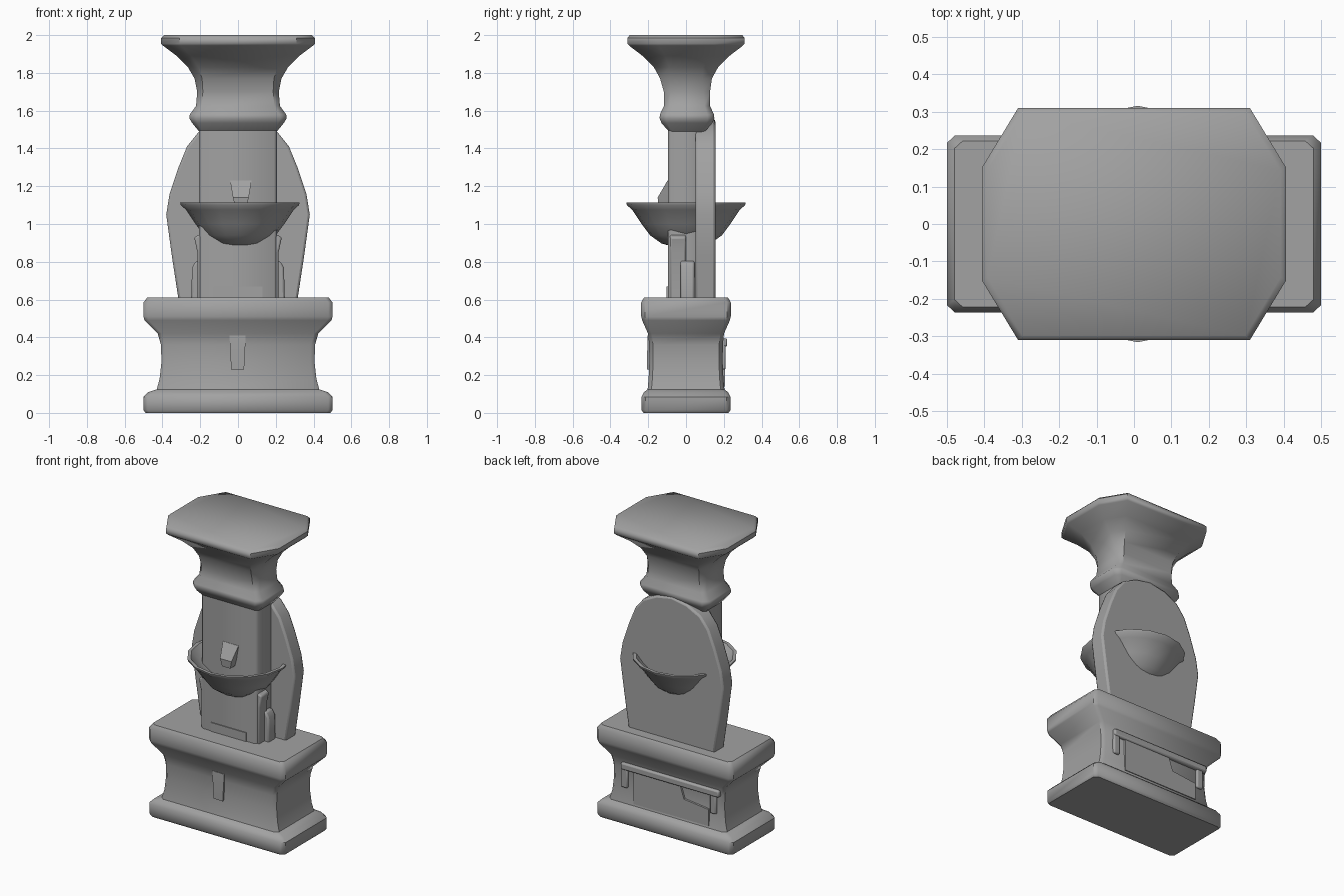
import bpy, bmesh, math

if "Cube" in bpy.data.objects:
    bpy.data.objects.remove(bpy.data.objects["Cube"])

stone = bpy.data.materials.new("grey_stone")
stone.diffuse_color = (0.36, 0.36, 0.36, 1)
stone.use_nodes = True
stone.node_tree.nodes["Principled BSDF"].inputs["Base Color"].default_value = stone.diffuse_color


def finish(name, bm, angle=40, bevel=0):
    bmesh.ops.recalc_face_normals(bm, faces=bm.faces)
    me = bpy.data.meshes.new(name)
    bm.to_mesh(me)
    bm.free()
    me.materials.append(stone)
    ob = bpy.data.objects.new(name, me)
    bpy.context.collection.objects.link(ob)
    if bevel:
        m = ob.modifiers.new("soft_edge", 'BEVEL')
        m.width, m.segments, m.limit_method = bevel, 2, 'ANGLE'
        m.angle_limit = math.radians(35)
    bpy.ops.object.select_all(action='DESELECT')
    ob.select_set(True)
    bpy.context.view_layer.objects.active = ob
    bpy.ops.object.shade_smooth_by_angle(angle=math.radians(angle))
    return ob


def loft(name, rings, angle=40, bevel=0):
    """Skin a list of equal-length rings of points and cap both ends."""
    bm = bmesh.new()
    vs = [[bm.verts.new(p) for p in r] for r in rings]
    n = len(vs[0])
    for a, b in zip(vs, vs[1:]):
        for i in range(n):
            j = (i + 1) % n
            bm.faces.new((a[i], a[j], b[j], b[i]))
    bm.faces.new(vs[0][::-1])
    bm.faces.new(vs[-1])
    return finish(name, bm, angle, bevel)


def octagon(z, hx, hy, cx, cy, y0=0):
    """Rectangle with corners cut by cx along x and cy along y."""
    pts = [(hx, -hy + cy), (hx, hy - cy), (hx - cx, hy), (-hx + cx, hy),
           (-hx, hy - cy), (-hx, -hy + cy), (-hx + cx, -hy), (hx - cx, -hy)]
    return [(x, y + y0, z) for x, y in pts]


def prism_xz(name, outline, y0, y1, angle=30, bevel=0):
    return loft(name, [[(x, y, z) for x, z in outline] for y in (y0, y1)], angle, bevel)


def box(name, x0, x1, y0, y1, z0, z1, bevel=0):
    return prism_xz(name, [(x0, z0), (x1, z0), (x1, z1), (x0, z1)], y0, y1, 30, bevel)


# moulded pedestal
base = [(0, .49, .225), (.015, .5, .235), (.085, .5, .235), (.11, .475, .222),
        (.125, .43, .203), (.18, .415, .198), (.27, .405, .194), (.36, .408, .195),
        (.42, .425, .201), (.49, .495, .232), (.51, .5, .237), (.585, .5, .237),
        (.612, .48, .222)]
loft("pedestal", [octagon(z, x, y, .022, .02) for z, x, y in base], 45)

# shaft
loft("column", [octagon(z, .206, .096, .015, .015) for z in (.6, 1.56)], 50)

# flared capital: (z, half x, half y, corner x, corner y)
cap = [(1.49, .206, .096, .015, .015), (1.535, .243, .135, .03, .03),
       (1.56, .258, .145, .035, .035), (1.58, .255, .143, .035, .035),
       (1.625, .222, .122, .03, .03), (1.70, .216, .122, .03, .035),
       (1.77, .23, .137, .04, .05), (1.83, .265, .17, .055, .08),
       (1.89, .325, .23, .075, .12), (1.945, .398, .302, .095, .155),
       (1.955, .407, .31, .097, .16), (1.985, .407, .31, .097, .16),
       (2.0, .392, .298, .094, .155)]
loft("capital", [octagon(z, a, b, c, d, .005 if z < 1.75 else 0)
                 for z, a, b, c, d in cap], 45)

# arched slab behind the column
half = [(.315, .6), (.35, .83), (.38, 1.05), (.362, 1.16), (.315, 1.3),
        (.27, 1.41), (.21, 1.485), (.11, 1.535)]
prism_xz("back_slab", half + [(0, 1.555)] + [(-x, z) for x, z in reversed(half)],
         .05, .155, 30, .012)

# hollow basin, passing through the slab
bowl = [(.05, .875), (.13, .897), (.19, .94), (.235, 1.0), (.285, 1.075),
        (.313, 1.1), (.316, 1.113), (.295, 1.113), (.25, 1.06), (.17, 1.0), (.06, .985)]
loft("basin", [[(.01 + r * math.cos(i * math.pi / 8), r * math.sin(i * math.pi / 8), z)
                for i in range(16)] for r, z in bowl], 50)

# tapered spout above the basin
loft("spout", [[(.015 + s * .03, -.145, 1.09) if f else (.015 + s * .03, -.08, 1.09)
                for s, f in ((-1, 1), (1, 1), (1, 0), (-1, 0))],
               [(.015 + s * .042, -.15 if f else -.08, 1.14)
                for s, f in ((-1, 1), (1, 1), (1, 0), (-1, 0))],
               [(.015 + s * .057, -.098 if f else -.08, 1.23)
                for s, f in ((-1, 1), (1, 1), (1, 0), (-1, 0))]], 25)

# lower tap on the pedestal
loft("lower_tap", [[(-.002 + s * w, y, z) for s, y in ((-1, yf), (1, yf), (1, -.17), (-1, -.17))]
                   for z, w, yf in ((.23, .034, -.206), (.3, .038, -.206), (.41, .043, -.203))], 25)

# buttresses at both sides of the shaft
for side, s in (("left", -1), ("right", 1)):
    prism_xz(side + "_shoulder", [(s * .15, .6), (s * .215, .6), (s * .215, .85),
                                  (s * .232, .93), (s * .15, .97)], -.085, .0, 30, .01)
    prism_xz(side + "_buttress", [(s * .18, .6), (s * .248, .6), (s * .243, .77),
                                  (s * .222, .805), (s * .18, .805)], -.03, .045, 30, .01)

# small plate at the foot of the shaft
box("foot_plate", -.13, .13, -.102, -.093, .6, .67)

# framed panel on the back of the pedestal
box("frame_bar", -.39, .33, .17, .218, .35, .395, .01)
for name, x in (("frame_leg_left", -.365), ("frame_leg_right", .285)):
    box(name, x, x + .045, .17, .21, .23, .37, .008)
prism_xz("back_panel", [(.24, .14), (.24, .36), (-.1, .36), (-.13, .27), (-.31, .25),
                        (-.31, .14)], .17, .207)
